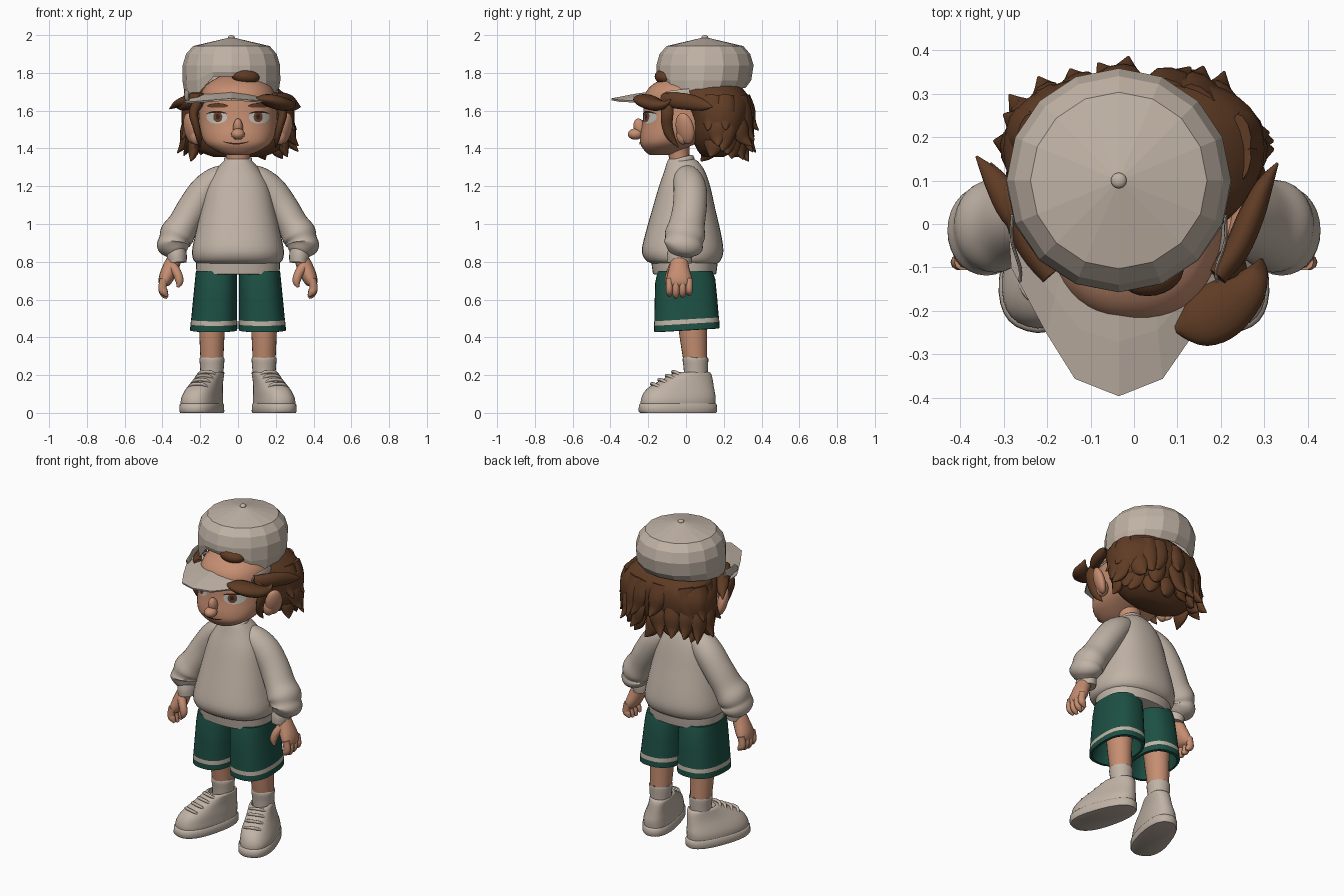
import bpy, bmesh, math, random
from mathutils import Vector
from mathutils.bvhtree import BVHTree

random.seed(4)
if "Cube" in bpy.data.objects:
    bpy.data.objects.remove(bpy.data.objects["Cube"])


def material(name, r, g, b):
    m = bpy.data.materials.new(name)
    m.use_nodes = True
    m.diffuse_color = (r, g, b, 1)
    bsdf = m.node_tree.nodes["Principled BSDF"]
    bsdf.inputs["Base Color"].default_value = (r, g, b, 1)
    bsdf.inputs["Roughness"].default_value = 0.8
    return m


CREAM = material("cream cloth", 0.53, 0.45, 0.38)
SKIN = material("skin", 0.56, 0.27, 0.165)
HAIR = material("brown hair", 0.115, 0.045, 0.018)
GREEN = material("green cloth", 0.012, 0.08, 0.058)
WHITE = material("eye white", 0.52, 0.52, 0.48)
IRIS = material("iris brown", 0.14, 0.05, 0.025)
DARK = material("dark brown", 0.04, 0.015, 0.01)
smooth_parts = []


def finish(name, bm, mat, smooth=True):
    bmesh.ops.recalc_face_normals(bm, faces=bm.faces)
    me = bpy.data.meshes.new(name)
    bm.to_mesh(me)
    bm.free()
    me.materials.append(mat)
    ob = bpy.data.objects.new(name, me)
    bpy.context.collection.objects.link(ob)
    if smooth:
        smooth_parts.append(ob)
    return ob


def bridge(name, rings, mat, smooth=True, caps=True):
    """Skin a list of closed rings of points."""
    bm = bmesh.new()
    vs = [[bm.verts.new(p) for p in r] for r in rings]
    n = len(vs[0])
    for a, b in zip(vs, vs[1:]):
        for i in range(n):
            j = (i + 1) % n
            bm.faces.new((a[i], a[j], b[j], b[i]))
    if caps:
        bm.faces.new(vs[0])
        bm.faces.new(vs[-1])
    return finish(name, bm, mat, smooth)


def spline(rows, steps):
    """Catmull-Rom interpolation of equal-length tuples."""
    out = []
    for i in range(len(rows) - 1):
        p0, p1, p2 = rows[max(i - 1, 0)], rows[i], rows[i + 1]
        p3 = rows[min(i + 2, len(rows) - 1)]
        for k in range(steps):
            t = k / steps
            out.append(tuple(
                b + t / 2 * (c - a + t * (2 * a - 5 * b + 4 * c - d + t * (3 * (b - c) + d - a)))
                for a, b, c, d in zip(p0, p1, p2, p3)))
    return out + [rows[-1]]


def power(v, n):
    return math.copysign(abs(v) ** (2 / n), v)


def loft(name, mat, rows, cx=0, sides=36, n=2.2, steps=1, smooth=True, caps=True):
    """Horizontal sections: height, half width, front y, back y."""
    rings = []
    for z, rx, y0, y1 in spline(rows, steps):
        ring = []
        for i in range(sides):
            a = math.tau * i / sides
            ring.append(Vector((cx + rx * power(math.cos(a), n),
                                (y0 + y1) / 2 + (y1 - y0) / 2 * power(math.sin(a), n), z)))
        rings.append(ring)
    return bridge(name, rings, mat, smooth, caps)


def tube(name, mat, rows, ref=(0, 1, 0), sides=16, steps=4):
    """Path rows: x, y, z, radius across, radius along ref."""
    rows = spline(rows, steps)
    pts = [Vector(r[:3]) for r in rows]
    rings = []
    for i, (p, r) in enumerate(zip(pts, rows)):
        t = (pts[min(i + 1, len(pts) - 1)] - pts[max(i - 1, 0)]).normalized()
        side = t.cross(Vector(ref)).normalized()
        other = side.cross(t)
        rings.append([p + side * (r[3] * math.cos(math.tau * k / sides))
                      + other * (r[4] * math.sin(math.tau * k / sides)) for k in range(sides)])
    return bridge(name, rings, mat)


def flip(rows, s):
    return [(s * r[0],) + tuple(r[1:]) for r in rows]


def ball(name, mat, loc, size, rot=(0, 0, 0)):
    bm = bmesh.new()
    bmesh.ops.create_uvsphere(bm, u_segments=24, v_segments=14, radius=1)
    ob = finish(name, bm, mat)
    ob.location, ob.scale, ob.rotation_euler = loc, size, rot
    return ob


# Head, nose and neck
head = loft("head", SKIN, [
    (1.365, .05, -.19, -.09), (1.38, .1, -.212, -.05), (1.42, .165, -.24, .04), (1.47, .195, -.242, .14),
    (1.54, .207, -.23, .22), (1.62, .206, -.224, .25), (1.69, .195, -.216, .25), (1.74, .165, -.175, .22),
    (1.78, .1, -.1, .16)], sides=48, n=2.3, steps=3)
ball("nose", SKIN, (0, -.268, 1.476), (.036, .04, .03))
ball("nose_bridge", SKIN, (0, -.243, 1.51), (.026, .033, .05), (.35, 0, 0))
tube("neck", SKIN, [(0, -.02, 1.27, .064, .06), (0, -.035, 1.35, .062, .055), (0, -.04, 1.43, .07, .06)])

# Face details, laid on the head surface
bm = bmesh.new()
bm.from_mesh(head.data)
skull = BVHTree.FromBMesh(bm)
bm.free()


def patch(name, mat, cx, cz, w, h, lift, bend=0, top=1, rounds=4, sides=28):
    def on_face(u, v):
        x, z = cx + w * u, cz + h * min(v, top) + bend * u * u
        y = skull.ray_cast(Vector((x, -1, z)), Vector((0, 1, 0)))[0].y
        return bm.verts.new((x, y - lift, z))
    bm = bmesh.new()
    mid = on_face(0, 0)
    rings = [[on_face(k / rounds * math.cos(math.tau * i / sides), k / rounds * math.sin(math.tau * i / sides))
              for i in range(sides)] for k in range(1, rounds + 1)]
    for i in range(sides):
        j = (i + 1) % sides
        bm.faces.new((mid, rings[0][i], rings[0][j]))
        for a, b in zip(rings, rings[1:]):
            bm.faces.new((a[i], b[i], b[j], a[j]))
    return finish(name, bm, mat)


for s, tag in ((1, "left"), (-1, "right")):
    patch(tag + "_eye", WHITE, s * .112, 1.565, .054, .034, .003, top=.8)
    patch(tag + "_iris", IRIS, s * .107, 1.567, .024, .028, .006, top=.85)
    patch(tag + "_pupil", DARK, s * .107, 1.568, .011, .014, .008)
    patch(tag + "_eyelid_line", DARK, s * .112, 1.594, .055, .005, .007, bend=-.01)
    patch(tag + "_eyebrow", HAIR, s * .108, 1.628, .055, .012, .008, bend=-.003)
    ball(tag + "_ear", SKIN, (s * .25, -.005, 1.505), (.03, .052, .085), (.1, s * .25, s * -.5))
    ball(tag + "_ear_lobe", SKIN, (s * .222, -.015, 1.47), (.035, .035, .05))
patch("mouth", DARK, -.01, 1.425, .07, .004, .005, bend=.012)

# Hair mass and layered locks
loft("hair_mass", HAIR, [
    (1.355, .13, .09, .2), (1.39, .215, .06, .26), (1.46, .28, .03, .315), (1.55, .3, .015, .34),
    (1.62, .293, -.02, .345), (1.68, .255, -.06, .33), (1.75, .18, -.05, .27)], steps=2, n=2.4)
for tier, (z0, drop, flick, count, rx, ry) in enumerate((
        (1.68, .22, .025, 8, .255, .145), (1.58, .2, .025, 9, .26, .14), (1.5, .15, .01, 9, .225, .11))):
    for k in range(count):
        a = math.radians(-10 + 200 * (k + random.uniform(-.25, .25)) / (count - 1))
        d = Vector((math.cos(a), math.sin(a), 0))
        root = Vector((rx * d.x, .175 + ry * d.y, z0))
        fall = drop * random.uniform(.8, 1.15)
        swing = Vector((-d.y, d.x, 0)) * random.uniform(-.07, .07)
        path = []
        for out, down, w, th, sw in ((0, 0, .045, .02, 0), (.018, .4, .055, .028, .15),
                                     (.025, .75, .04, .024, .5), (.035 + flick, 1, .004, .003, 1)):
            p = root + d * out + swing * sw
            path.append((p.x, p.y, z0 - fall * down, w, th))
        tube(f"hair_lock_{tier}_{k}", HAIR, path, ref=d, sides=10, steps=4)

# Sideburns, temple locks, fringe and forehead tuft
for s in (1, -1):
    tube("sideburn_lock", HAIR, flip([
        (.2, -.1, 1.66, .03, .03), (.235, -.1, 1.59, .025, .035), (.222, -.1, 1.52, .02, .03),
        (.208, -.08, 1.46, .016, .022), (.2, -.04, 1.405, .003, .003)], s), sides=10)
    tube("temple_lock", HAIR, flip([
        (.19, -.12, 1.665, .03, .025), (.235, -.06, 1.655, .042, .03), (.27, .02, 1.645, .042, .03),
        (.3, .09, 1.63, .03, .02), (.33, .14, 1.62, .003, .003)], s), ref=(s, 0, 0), sides=12)
tube("wing_lock", HAIR, [
    (-.22, -.03, 1.66, .03, .02), (-.275, .03, 1.65, .036, .028), (-.32, .1, 1.635, .026, .02),
    (-.362, .155, 1.61, .003, .003)], ref=(0, 0, 1))
tube("fringe_lock", HAIR, [
    (.095, -.24, 1.66, .012, .01), (.145, -.225, 1.66, .06, .028), (.2, -.195, 1.645, .07, .036),
    (.255, -.155, 1.63, .05, .032), (.285, -.11, 1.635, .025, .018), (.293, -.08, 1.66, .003, .003)], ref=(0, 0, 1))
ball("forehead_tuft", HAIR, (.04, -.11, 1.78), (.075, .055, .04), (0, .1, .2))

# Cap: faceted crown with a raised arch over the forehead, button and brim
cap = loft("cap_crown", CREAM, [
    (1.695, .25, -.145, .315), (1.76, .259, -.157, .345), (1.84, .258, -.157, .358), (1.9, .24, -.14, .34),
    (1.942, .203, -.103, .303), (1.988, .006, .094, .106)],
    cx=-.035, sides=16, n=2, smooth=False, caps=False)
for v in cap.data.vertices:
    if abs(v.co.x + .035) < .13 and v.co.y < -.05 and v.co.z < 1.8:
        v.co.z = 1.78 + (v.co.z - 1.695) * .4
    elif v.co.z < 1.73:
        v.co.z += .08 * v.co.y
ball("cap_button", CREAM, (-.035, .1, 1.988), (.018, .018, .012))
edge = [(-.288, .02), (-.28, -.1), (-.2, -.25), (-.135, -.355), (-.035, -.395),
        (.065, -.355), (.13, -.26), (.2, -.1), (.212, .02)]
bm = bmesh.new()
rows = []
for f, lift in ((.4, .042), (.7, .024), (1, 0)):
    rows.append([bm.verts.new((-.035 + (x + .035) * (.6 + .4 * f), .02 + (y - .02) * f,
                               1.64 + lift + .02 * (1 - abs(x + .035) / .25))) for x, y in edge])
for a, b in zip(rows, rows[1:]):
    for i in range(len(edge) - 1):
        bm.faces.new((a[i], a[i + 1], b[i + 1], b[i]))
brim = finish("cap_brim", bm, CREAM, smooth=False)
mod = brim.modifiers.new("thickness", "SOLIDIFY")
mod.thickness, mod.offset = .01, 0
# Side bands joining the crown to the brim
for tag, x0, x1 in (("right", -.28, -.262), ("left", .21, .19)):
    tube(tag + "_cap_band", CREAM, [(x0, .02, 1.695, .004, .022), (x0, -.04, 1.685, .004, .026),
                                    (x1, -.1, 1.675, .004, .026), (x1, -.13, 1.665, .004, .014)], ref=(0, 0, 1))

# Sweater body, hem and collar
loft("sweater_body", CREAM, [
    (.79, .215, -.18, .165), (.81, .236, -.215, .185), (.86, .243, -.234, .198), (.95, .225, -.215, .185),
    (1.08, .195, -.178, .155), (1.2, .165, -.143, .128), (1.28, .12, -.115, .1), (1.33, .08, -.1, .065),
    (1.345, .062, -.09, .04)], steps=3, n=2.3)
loft("sweater_hem", CREAM, [(.732, .21, -.165, .15), (.736, .219, -.175, .16), (.77, .222, -.18, .165),
                            (.81, .222, -.185, .168)], n=2.3)
collar = loft("sweater_collar", CREAM, [(-.012, .07, -.068, .068), (.0, .076, -.073, .073), (.015, .074, -.07, .07),
                                        (.022, .066, -.062, .062)])
collar.location, collar.rotation_euler = (0, -.025, 1.33), (.25, 0, 0)

for s, tag in ((1, "left"), (-1, "right")):
    # Sleeves and cuffs
    tube(tag + "_sleeve", CREAM, flip([
        (.03, .0, 1.29, .03, .04), (.095, .008, 1.245, .068, .075), (.17, .022, 1.18, .082, .088),
        (.235, .02, 1.09, .083, .09), (.288, .005, 1.0, .083, .095), (.322, -.005, .945, .092, .107),
        (.336, -.012, .91, .083, .1), (.34, -.016, .885, .089, .105), (.334, -.025, .855, .068, .08),
        (.33, -.03, .835, .045, .055)], s), sides=28)
    tube(tag + "_cuff", CREAM, flip([(.326, -.03, .862, .05, .064), (.324, -.034, .83, .053, .067),
                                     (.322, -.036, .795, .05, .064)], s), sides=24)
    # Hands
    tube(tag + "_palm", SKIN, flip([
        (.33, -.035, .83, .036, .044), (.354, -.036, .775, .042, .052), (.378, -.036, .72, .04, .066),
        (.392, -.036, .685, .03, .066), (.395, -.036, .668, .014, .05)], s))
    for i in range(4):
        y, low = -.088 + .035 * i, .01 * abs(i - 1.3)
        tube(f"{tag}_finger_{i}", SKIN, flip([
            (.392, y, .71, .021, .019), (.4, y, .66, .022, .019), (.39, y, .625 + low, .02, .018),
            (.374, y, .605 + low, .007, .007)], s), sides=10)
    tube(tag + "_thumb", SKIN, flip([
        (.345, -.065, .775, .026, .026), (.32, -.085, .735, .024, .023), (.31, -.092, .695, .021, .02),
        (.318, -.095, .665, .007, .007)], s), sides=10)

    # Shorts leg with a pale band, hollow at the hem
    leg = loft(tag + "_shorts_leg", GREEN, [
        (.75, .108, -.15, .14), (.7, .112, -.163, .155), (.6, .117, -.166, .165), (.495, .122, -.168, .174),
        (.471, .124, -.169, .177), (.438, .125, -.168, .178), (.436, .112, -.15, .16), (.58, .085, -.11, .13)],
        cx=s * .115, n=2.5)
    leg.data.materials.append(CREAM)
    for f in leg.data.polygons:
        f.material_index = int(.475 < f.center.z < .49)
    for v in leg.data.vertices:
        if v.co.z < .72:
            v.co.x += s * (.72 - v.co.z) * .05
            v.co.z += .06 * v.co.y

    # Legs and socks
    tube(tag + "_leg", SKIN, flip([(.135, .03, .59, .075, .085), (.138, .038, .42, .067, .074),
                                   (.138, .05, .27, .06, .062)], s), sides=24)
    tube(tag + "_sock", CREAM, flip([(.138, .05, .292, .058, .06), (.138, .05, .286, .066, .068),
                                     (.138, .052, .23, .062, .064), (.14, .052, .13, .055, .06)], s), sides=24)

    # Shoes: upper, sole and laces, toes turned outwards
    upper = loft(tag + "_shoe_upper", CREAM, [
        (.03, .092, -.2, .2), (.06, .094, -.202, .203), (.09, .09, -.194, .204), (.12, .083, -.174, .2),
        (.145, .076, -.14, .197), (.17, .071, -.093, .194), (.195, .068, -.045, .19), (.213, .066, -.01, .182),
        (.216, .054, .01, .17), (.19, .05, .02, .16)], n=2.4, steps=2)
    sole = loft(tag + "_shoe_sole", CREAM, [(0, .096, -.206, .206), (.008, .1, -.213, .212),
                                            (.042, .099, -.212, .211), (.05, .093, -.203, .204)], n=2.4)
    laces = [tube(f"{tag}_lace_{i}", CREAM, [
        (-.055, y + .035, z - .02, .008, .008), (-.03, y + .006, z + .002, .009, .009), (0, y, z + .006, .009, .009),
        (.03, y + .006, z + .002, .009, .009), (.055, y + .035, z - .02, .008, .008)], sides=8)
        for i, (y, z) in enumerate(((-.138, .148), (-.096, .17), (-.054, .192), (-.018, .212)))]
    for ob in [upper, sole] + laces:
        for v in ob.data.vertices:
            v.co.x = v.co.x * (1 - .45 * v.co.y) - s * .17 * max(0, v.co.z - .08)
        ob.location, ob.rotation_euler = (s * .187, -.042, 0), (0, 0, s * .29)

# Smooth shading that keeps sharp edges
bpy.ops.object.select_all(action="DESELECT")
for ob in smooth_parts:
    ob.select_set(True)
bpy.context.view_layer.objects.active = smooth_parts[0]
bpy.ops.object.shade_smooth_by_angle(angle=math.radians(50))
